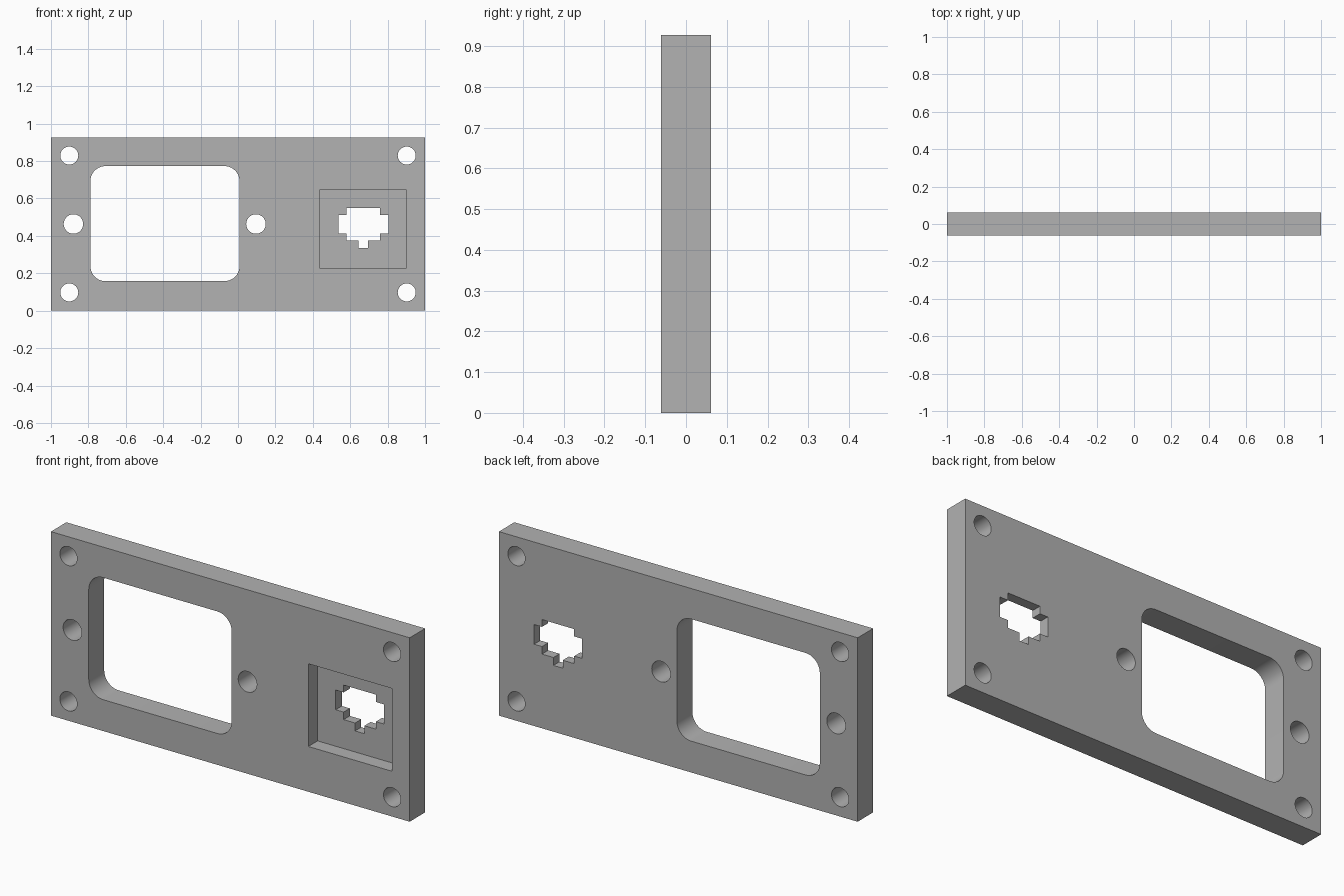
import bpy
import math

if "Cube" in bpy.data.objects:
    bpy.data.objects.remove(bpy.data.objects["Cube"])

WIDTH, HEIGHT, DEPTH = 2.0, 0.927, 0.123
FRONT, BACK = -DEPTH / 2, DEPTH / 2
MID = HEIGHT / 2

grey = bpy.data.materials.new("plain grey")
grey.use_nodes = True
colour = (0.445, 0.445, 0.445, 1)
grey.diffuse_color = colour
grey.node_tree.nodes["Principled BSDF"].inputs["Base Color"].default_value = colour


def prism(name, outline, y0, y1):
    """Extrude an (x, z) counter-clockwise outline from y0 to y1."""
    n = len(outline)
    verts = [(x, y, z) for y in (y0, y1) for x, z in outline]
    faces = [list(range(n)), list(range(2 * n - 1, n - 1, -1))]
    faces += [[i, i + n, (i + 1) % n + n, (i + 1) % n] for i in range(n)]
    mesh = bpy.data.meshes.new(name)
    mesh.from_pydata(verts, [], faces)
    mesh.materials.append(grey)
    obj = bpy.data.objects.new(name, mesh)
    bpy.context.collection.objects.link(obj)
    return obj


def arc(cx, cz, r, start, sweep, steps):
    angles = [math.radians(start + sweep * i / steps) for i in range(steps + 1)]
    return [(cx + r * math.cos(a), cz + r * math.sin(a)) for a in angles]


def rectangle(x0, x1, z0, z1):
    return [(x0, z0), (x1, z0), (x1, z1), (x0, z1)]


def rounded(x0, x1, z0, z1, r):
    corners = rectangle(x0 + r, x1 - r, z0 + r, z1 - r)
    return [p for i, (x, z) in enumerate(corners)
            for p in arc(x, z, r, 180 + 90 * i, 90, 10)]


# Main plate
plate = prism("face_plate", rectangle(-WIDTH / 2, WIDTH / 2, 0, HEIGHT), FRONT, BACK)


def cut(outline, y0=FRONT - 0.1, y1=BACK + 0.1):
    cutter = prism("cutter", outline, y0, y1)
    cutter.hide_render = True
    mod = plate.modifiers.new("cut", "BOOLEAN")
    mod.operation = "DIFFERENCE"
    mod.solver = "EXACT"
    mod.object = cutter
    bpy.context.view_layer.objects.active = plate
    bpy.ops.object.modifier_apply(modifier=mod.name)
    bpy.data.objects.remove(cutter)


# Corner mounting holes and the two holes beside the window
holes = [(sx * 0.902, MID + sz * 0.366, 0.048) for sx in (-1, 1) for sz in (-1, 1)]
holes += [(-0.88, MID, 0.052), (0.096, MID, 0.052)]
for x, z, r in holes:
    cut(arc(x, z, r, 0, 360, 40)[:-1])

# Large rounded window
cut(rounded(-0.789, 0.008, 0.158, 0.773, 0.08))

# Shallow square recess in the front
cut(rectangle(0.435, 0.901, 0.228, 0.645), FRONT - 0.1, FRONT + 0.074)

# Stepped opening through the recess floor, mirrored about its centre
half = [(0.026, 0.334), (0.026, 0.374), (0.090, 0.374), (0.090, 0.412),
        (0.134, 0.412), (0.134, 0.511), (0.090, 0.511), (0.090, 0.548)]
centre = 0.67
cut([(centre + x, z) for x, z in half] + [(centre - x, z) for x, z in reversed(half)])

# Smooth the curved walls, keep the edges sharp
bpy.ops.object.select_all(action="DESELECT")
plate.select_set(True)
bpy.context.view_layer.objects.active = plate
bpy.ops.object.shade_smooth_by_angle(angle=math.radians(30))
